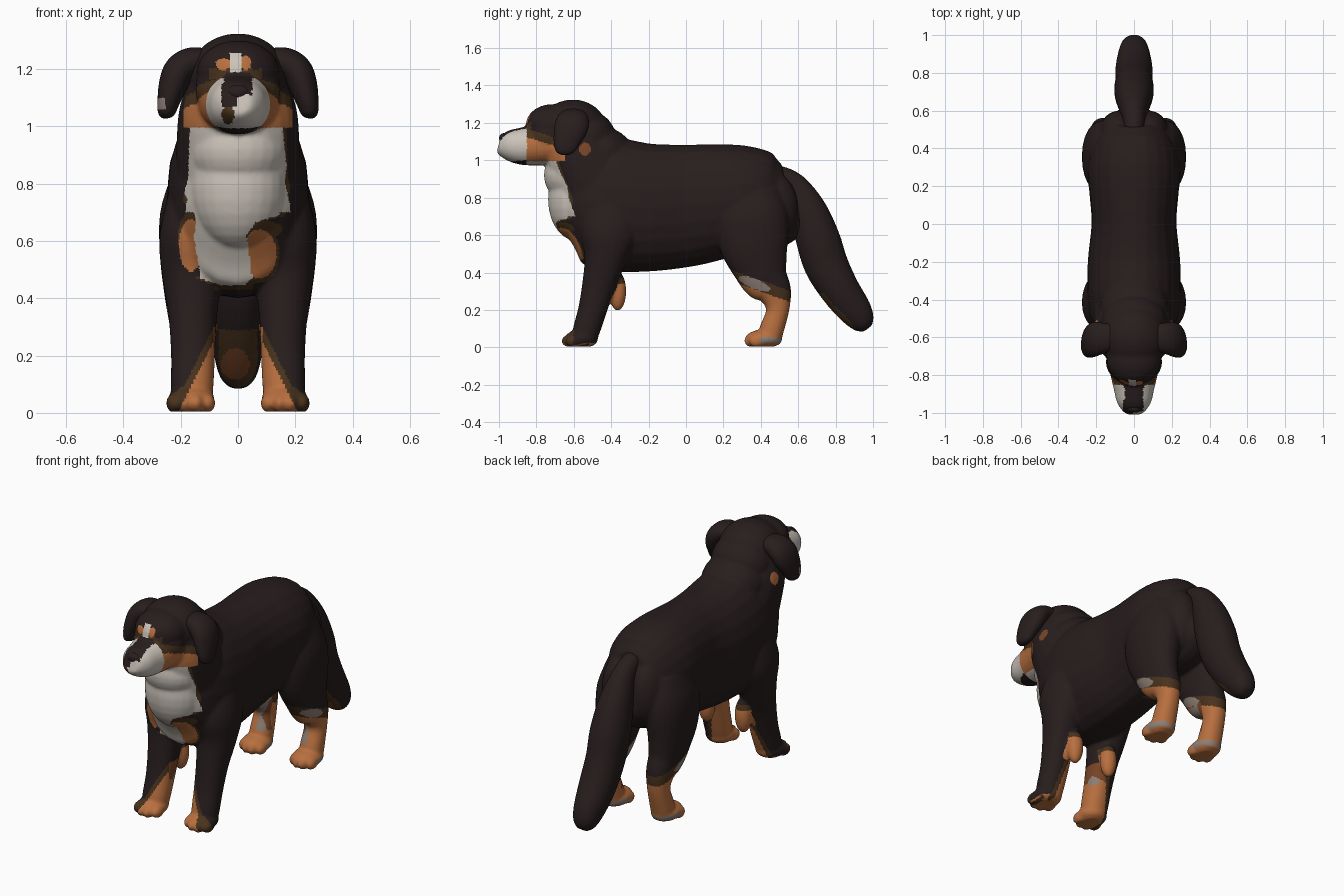
import bpy, bmesh, math
from mathutils import Vector, Matrix

if "Cube" in bpy.data.objects:
    bpy.data.objects.remove(bpy.data.objects["Cube"])

# Colours
def mat(name, rgb):
    m = bpy.data.materials.new(name)
    m.diffuse_color = (*rgb, 1)
    m.use_nodes = True
    m.node_tree.nodes["Principled BSDF"].inputs["Base Color"].default_value = m.diffuse_color
    return m

BLACK, WHITE, ORANGE, BROWN, GREY, RUST = range(6)
mats = [mat("dark coat", (.021, .0125, .0125)), mat("cream white", (.60, .55, .49)),
        mat("tan orange", (.48, .16, .05)), mat("dark brown", (.065, .032, .012)),
        mat("warm grey", (.27, .21, .18)), mat("rust brown", (.19, .058, .02))]

# Helpers
def loft(bm, stations, wide=(1, 0, 0), n=24, sub=4, power=2.15):
    """Tube through (x, y, z, half width, half depth) stations, spline smoothed."""
    pts = [Vector(s) for s in stations]
    pts = [pts[0] * 2 - pts[1]] + pts + [pts[-1] * 2 - pts[-2]]
    path = []
    for i in range(1, len(pts) - 2):
        p0, p1, p2, p3 = pts[i - 1:i + 3]
        for k in range(sub):
            t = k / sub
            path.append((p1 * 2 + (p2 - p0) * t + (p0 * 2 - p1 * 5 + p2 * 4 - p3) * t * t
                         + (p1 * 3 - p0 - p2 * 3 + p3) * t ** 3) * .5)
    path.append(pts[-2])
    a = Vector(wide)
    rings = []
    for i, p in enumerate(path):
        tan = (path[min(i + 1, len(path) - 1)] - path[max(i - 1, 0)])
        b = Vector(tan[:3]).cross(a).normalized()
        ring = []
        for k in range(n):
            c, s = math.cos(math.tau * k / n), math.sin(math.tau * k / n)
            u = math.copysign(abs(c) ** (2 / power), c) * max(p[3], .004)
            v = math.copysign(abs(s) ** (2 / power), s) * max(p[4], .004)
            ring.append(bm.verts.new(Vector(p[:3]) + a * u + b * v))
        rings.append(ring)
    faces = [bm.faces.new(rings[0]), bm.faces.new(rings[-1])]
    for r, q in zip(rings, rings[1:]):
        for k in range(n):
            faces.append(bm.faces.new((r[k], r[(k + 1) % n], q[(k + 1) % n], q[k])))
    bmesh.ops.recalc_face_normals(bm, faces=faces)

def ball(bm, c, r):
    m = Matrix.Translation(c) @ Matrix.Diagonal((*r, 1))
    bmesh.ops.create_uvsphere(bm, u_segments=24, v_segments=14, radius=1, matrix=m)

def finish(name, bm, rule, voxel=.01, smooth=8):
    me = bpy.data.meshes.new(name)
    bm.to_mesh(me)
    bm.free()
    ob = bpy.data.objects.new(name, me)
    bpy.context.collection.objects.link(ob)
    bpy.context.view_layer.objects.active = ob
    ob.select_set(True)
    r = ob.modifiers.new("fuse", 'REMESH')
    r.mode, r.voxel_size = 'VOXEL', voxel
    s = ob.modifiers.new("soften", 'SMOOTH')
    s.factor, s.iterations = .5, smooth
    for m in list(ob.modifiers):
        bpy.ops.object.modifier_apply(modifier=m.name)
    me = ob.data
    me.materials.clear()
    for m in mats:
        me.materials.append(m)
    for v in me.vertices:
        v.co.z = max(v.co.z, .004)
    for p in me.polygons:
        p.use_smooth = True
        p.material_index = rule(p.center, p.normal)
    ob.select_set(False)

def lerp(table, z):
    for (z0, *a), (z1, *b) in zip(table, table[1:]):
        if z <= z1:
            t = max(0, (z - z0) / (z1 - z0))
            return [u + (v - u) * t for u, v in zip(a, b)]
    return table[-1][1:]

def spot(u, v, cu, cv, ru, rv):
    return ((u - cu) / ru) ** 2 + ((v - cv) / rv) ** 2 < 1

# Coat markings by position
BIB = [(.445, .06, .02), (.47, .13, .05), (.62, .155, .03), (.665, .145, .06), (.69, .15, .145),
       (.75, .18, .155), (.86, .22, .17), (1.0, .20, .155)]

def coat(c, n):
    x, y, z = c
    ax = abs(x)
    # muzzle
    if y < -.85 and z < 1.19:
        right = .05 if z > 1.125 else -.002 + max(0, z - 1.1) * 2
        if (n.z > .4 and ax < .048) or z > 1.168 or (y < -.93 and z > 1.07 and -.058 < x < right):
            return BLACK
        if y < -.9 and spot(x, z, -.035, 1.04, .022, .032):
            return BROWN
        return WHITE if z > .992 + .1 * max(0, y + .95) else BLACK
    # brows and blaze
    if y < -.74 and z > 1.165:
        if -.03 < x < .012 and 1.185 < z < 1.258:
            return WHITE
        if spot(x, z, -.052, 1.218, .026, .021) or spot(x, z, .026, 1.222, .022, .024):
            return ORANGE
        if -.1 < x < .082 and z < 1.2:
            return BROWN
    # cheeks
    if y < -.645 and z > .995:
        top = 1.14 - .3 * (y + .86)
        if z < top - .015:
            return ORANGE
        if z < top + .03:
            return BROWN
    if ax > .1 and spot(y, z, -.54, 1.06, .03, .036):
        return RUST if x > 0 else ORANGE
    # bib
    side = -.59 - .38 * (z - .7)
    if .43 < z <= 1.0 and y < (side + .02 if z > .7 else -.45):
        left, right = lerp(BIB, z)
        if (z > .445 and -left < x < right and y < -.46) or (z > .7 and y < side):
            return WHITE
        if spot(x, z, -.165, .585, .042, .09) or spot(x, z, .075, .555, .06, .085):
            return ORANGE
        if spot(x, z, .09, .64, .065, .03) or spot(x, z, -.16, .605, .05, .1):
            return BROWN
        if spot(x, z, .075, .555, .07, .1):
            return BROWN
        if z > .66 and -left - .015 < x < right + .022:
            return BROWN if x > 0 or z < .8 else ORANGE
        if z < .48 and -left - .02 < x < right + .03:
            return BROWN
    # front legs
    if y < -.2 and z < .4:
        if y > -.41 and z < .37 and ax < .17:
            return ORANGE if z < .34 else BROWN
        edge = .21 - .5 * z if y < -.52 else (.17 - .2 * z if x > 0 else .2 - .25 * z)
        if z < .3:
            if ax < edge:
                if x < 0 and y > -.52 and z > .12:
                    return GREY if spot(y, z, -.46, .2, .03, .025) else RUST if z > .2 else ORANGE
                return ORANGE
            if ax < edge + .025 or (z < .09 and y < -.6):
                return BROWN
            if n.z < -.6 and z < .03:
                return ORANGE
    # hind legs
    if y > .1 and z < .45:
        line = .43 - .36 * (y - .2)
        if ((y - .365) / .085) ** 2 + ((z - line + .03) / .028) ** 2 < 1:
            return GREY
        if z < .055 and .4 < y < .51 and n.z > -.6:
            return GREY
        if n.x * x < 0 and y < .46 and .12 < z < .3:
            return GREY if y < .43 else RUST
        if z < line - .06:
            return ORANGE
        if z < line:
            return BROWN
    return BLACK

# Body: torso, neck, head and legs fused together
bm = bmesh.new()
loft(bm, [(0, y, (t + b) / 2, w, (t - b) / 2) for y, t, b, w in [
    (-.67, .88, .70, .09), (-.62, 1.0, .58, .17), (-.53, 1.1, .47, .22), (-.4, 1.12, .405, .245),
    (-.2, 1.09, .405, .245), (0, 1.085, .43, .225), (.15, 1.088, .465, .235),
    (.3, 1.08, .5, .245), (.44, 1.03, .5, .205), (.54, .972, .56, .14), (.59, .92, .64, .07)]])
ball(bm, (0, -.588, .79), (.17, .15, .22))                     # chest
ball(bm, (0, -.605, .92), (.175, .155, .15))                   # throat fur
ball(bm, (0, -.46, 1.03), (.185, .18, .15))                    # nape
ball(bm, (0, -.525, 1.12), (.175, .15, .145))
loft(bm, [(0, -.42, .78, .22, .27), (0, -.52, .94, .215, .215),
          (0, -.58, 1.06, .205, .185), (0, -.6, 1.17, .17, .15)])
ball(bm, (0, -.605, 1.17), (.175, .18, .155))
ball(bm, (0, -.73, 1.13), (.15, .125, .12))
ball(bm, (0, -.715, 1.19), (.145, .142, .11))                  # brow
loft(bm, [(0, -.68, 1.09, .15, .11), (0, -.8, 1.08, .125, .108), (0, -.88, 1.076, .106, .1),
          (0, -.94, 1.08, .092, .085), (0, -.98, 1.085, .068, .065), (0, -1, 1.09, .045, .045)])
for s in (-1, 1):
    loft(bm, [(s * .14, -.38, .78, .1, .14), (s * .155, -.41, .62, .12, .16),
              (s * .16, -.43, .48, .105, .115), (s * .158, -.465, .34, .085, .09),
              (s * .157, -.5, .2, .077, .077), (s * .16, -.53, .1, .075, .073),
              (s * .162, -.55, .03, .07, .065)])
    ball(bm, (s * .12, -.365, .3), (.048, .046, .105))         # elbow fur
    ball(bm, (s * .163, -.56, .045), (.083, .09, .05))         # front paw
    ball(bm, (s * .085, .46, .74), (.105, .14, .2))            # rump
    loft(bm, [(s * .13, .34, .84, .1, .16), (s * .15, .35, .7, .122, .195),
              (s * .165, .365, .55, .108, .185), (s * .168, .4, .42, .09, .145),
              (s * .167, .43, .355, .08, .125), (s * .165, .475, .29, .07, .092),
              (s * .165, .49, .2, .06, .062), (s * .165, .46, .1, .065, .065),
              (s * .165, .44, .03, .065, .065)])
    ball(bm, (s * .165, .415, .045), (.08, .1, .05))           # hind paw
    for k in (-1.5, -.5, .5, 1.5):                             # toes
        dy = .012 * k * k
        ball(bm, (s * .165 + k * .04, -.625 + dy, .034), (.026, .045, .034))
        ball(bm, (s * .165 + k * .037, .35 + dy, .034), (.025, .042, .034))
finish("body", bm, coat, .008, 10)

# Ears
def ear_colour(c, n):
    return GREY if c.x < -.255 and n.y < -.1 and 1.06 < c.z < 1.1 else BLACK

for s, name in ((-1, "left_ear"), (1, "right_ear")):
    bm = bmesh.new()
    loft(bm, [(s * .1, -.6, 1.225, .07, .045), (s * .16, -.605, 1.225, .082, .052),
              (s * .205, -.61, 1.195, .092, .055), (s * .228, -.62, 1.14, .088, .05),
              (s * .243, -.637, 1.085, .07, .039), (s * .25, -.645, 1.045, .05, .03),
              (s * .25, -.645, 1.028, .02, .015)], wide=(0, 1, 0))
    finish(name, bm, ear_colour, .008, 4)

# Tail with a rusty underside near the tip
def tail_colour(c, n):
    if n.y < -.35 and c.z < .29 and abs(c.x) < .068:
        return RUST if spot(c.x, c.z, -.01, .17, .05, .055) else BROWN
    return BLACK

bm = bmesh.new()
loft(bm, [(0, .48, .93, .05, .05), (0, .57, .865, .062, .075), (0, .65, .735, .09, .1),
          (0, .705, .58, .105, .118), (0, .75, .44, .1, .118), (0, .825, .305, .098, .105),
          (0, .905, .195, .082, .09), (0, .95, .13, .062, .064), (0, .972, .1, .03, .03)])
finish("tail", bm, tail_colour, .01, 5)

# Nose
bm = bmesh.new()
ball(bm, (0, -.974, 1.118), (.042, .026, .028))
finish("nose", bm, lambda c, n: BLACK, .006, 2)
